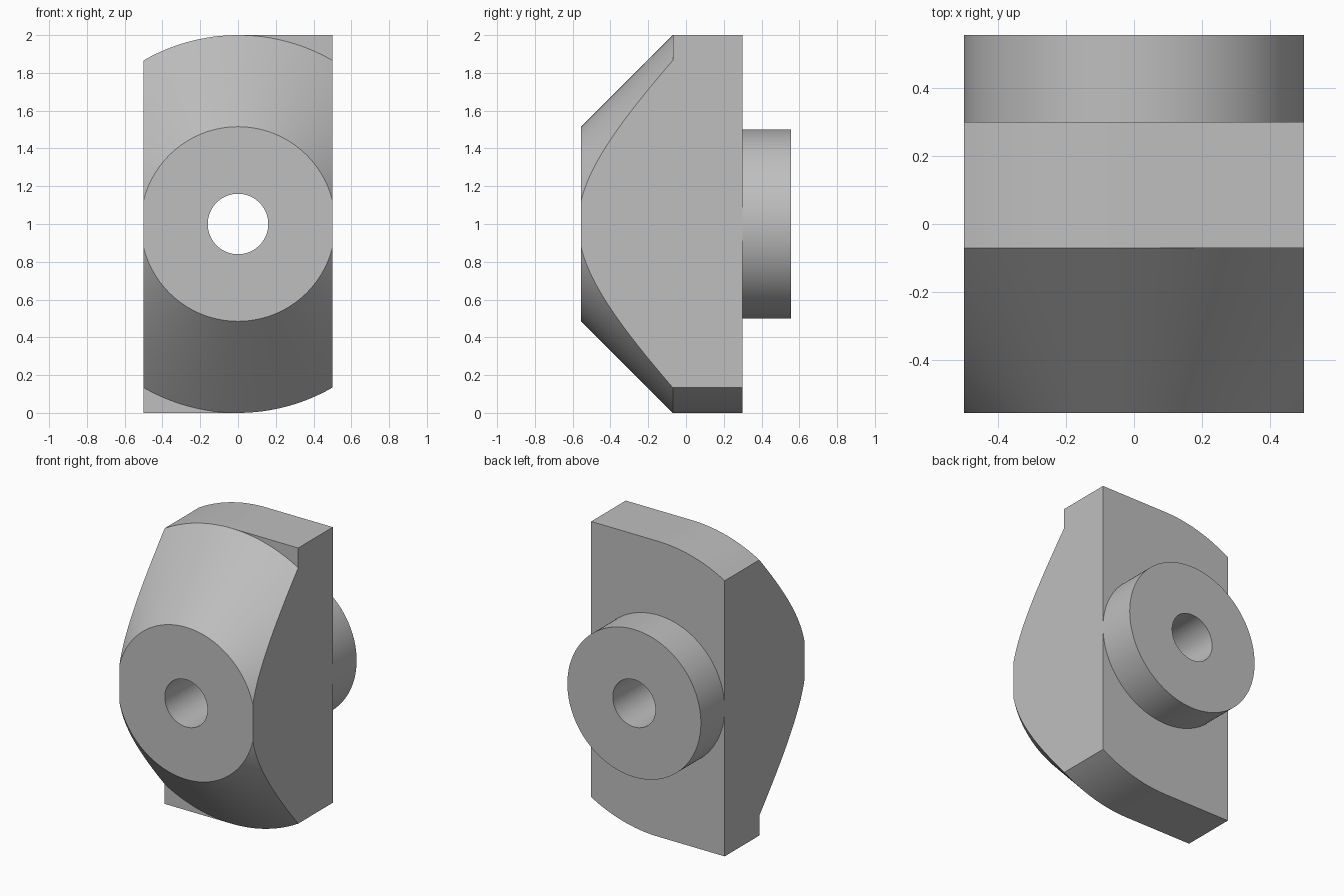
import bpy, bmesh
from math import sin, cos, radians, degrees, asin, atan

if "Cube" in bpy.data.objects:
    bpy.data.objects.remove(bpy.data.objects["Cube"], do_unlink=True)

# Main dimensions
HALF_W, BIG_R, NOSE_R, BOSS_R, HOLE_R = 0.5, 1.0, 0.515, 0.5, 0.16
FRONT, SHOULDER, PLATE_BACK, BACK = -0.555, -0.07, 0.30, 0.555

grey = bpy.data.materials.new("light_grey")
grey.use_nodes = True
colour = (0.52, 0.52, 0.52, 1)
grey.diffuse_color = colour
grey.node_tree.nodes["Principled BSDF"].inputs["Base Color"].default_value = colour


def section(a):
    """Radius and depth points of the block along one direction from the bore."""
    s, c = sin(a), cos(a)
    side = HALF_W / max(abs(s), 1e-6)                # distance to the flat side
    nose = min(NOSE_R, side)
    cone = max(nose, min(BIG_R, side))
    cone_y = SHOULDER - (BIG_R - cone) if cone > nose else FRONT
    square = s * c > 1e-6                            # two opposite square corners
    plate = min(side, BIG_R / abs(c)) if square else min(side, BIG_R)
    return [(HOLE_R, FRONT), (nose, FRONT), (cone, cone_y), (plate, SHOULDER),
            (plate, PLATE_BACK), (BOSS_R, PLATE_BACK), (BOSS_R, BACK), (HOLE_R, BACK)]


# Sweep directions, with extra ones at the exact corners
quarter = {i * 2.5 for i in range(37)}
quarter |= {degrees(asin(HALF_W / BIG_R)), degrees(atan(HALF_W / BIG_R)),
            degrees(asin(HALF_W / NOSE_R))}
angles = sorted({round(v % 360, 4) for q in quarter for v in (q, 180 - q, 180 + q, 360 - q)})

# Block with conical nose, plate, rear boss and bore
bm = bmesh.new()
rings = []
for deg in angles:
    a = radians(deg)
    rings.append([bm.verts.new((r * sin(a), y, 1 + r * cos(a))) for r, y in section(a)])
for i, ring in enumerate(rings):
    following = rings[(i + 1) % len(rings)]
    for j in range(len(ring)):
        k = (j + 1) % len(ring)
        bm.faces.new((ring[j], ring[k], following[k], following[j]))
bmesh.ops.recalc_face_normals(bm, faces=bm.faces)
bmesh.ops.remove_doubles(bm, verts=bm.verts, dist=1e-5)

mesh = bpy.data.meshes.new("bored_block")
bm.to_mesh(mesh)
bm.free()
mesh.materials.append(grey)
block = bpy.data.objects.new("bored_block", mesh)
bpy.context.collection.objects.link(block)

# Smooth curved faces, sharp edges kept
bpy.ops.object.select_all(action="DESELECT")
block.select_set(True)
bpy.context.view_layer.objects.active = block
bpy.ops.object.shade_smooth_by_angle(angle=radians(20))
